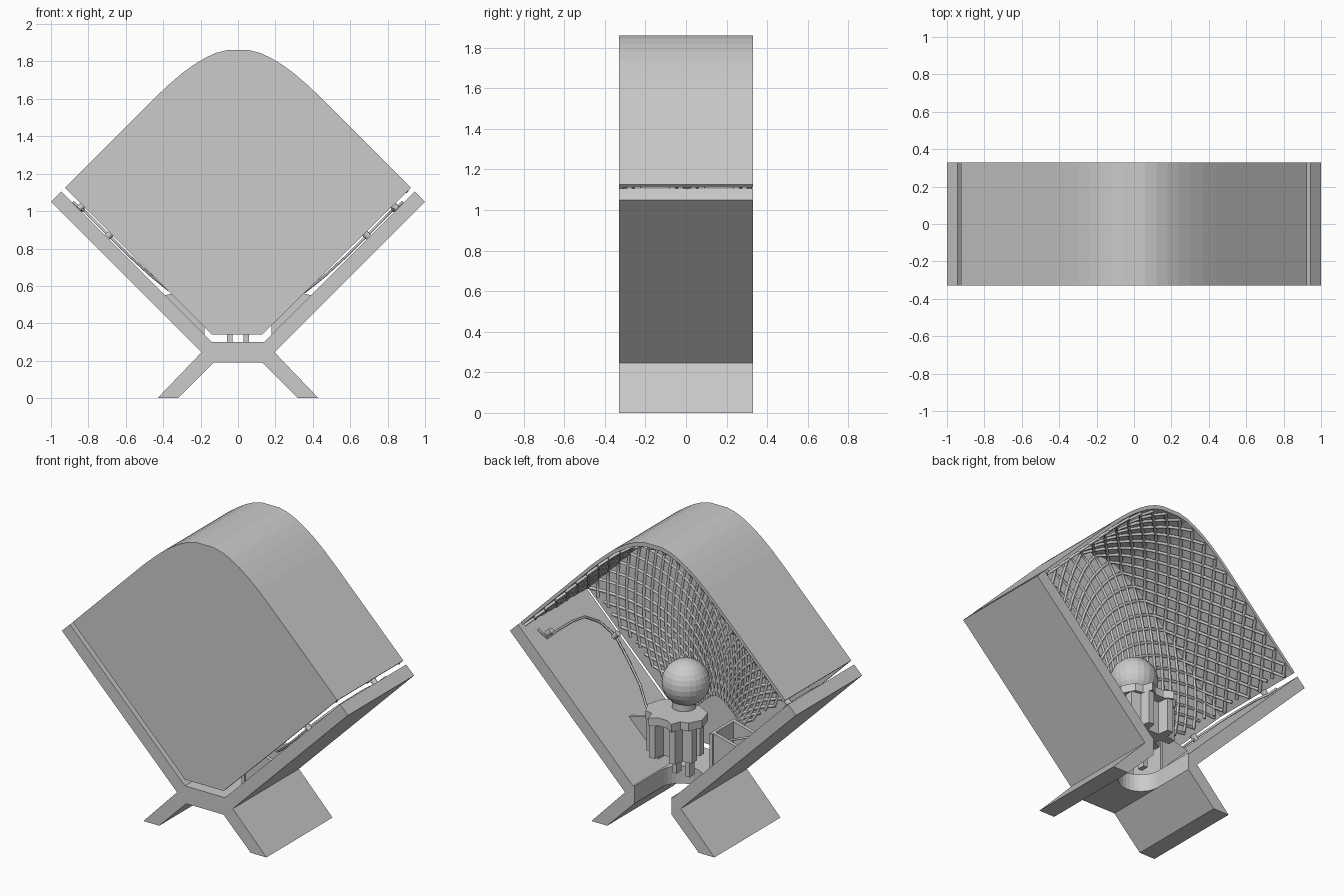
import bpy, bmesh, math
from mathutils import Vector

if "Cube" in bpy.data.objects:
    bpy.data.objects.remove(bpy.data.objects["Cube"])


def prism(name, pts, a, b, axis='y'):
    """Extrude a 2D outline from a to b along y (xz outline) or z (xy outline)."""
    bm = bmesh.new()
    put = (lambda p, t: (p[0], t, p[1])) if axis == 'y' else (lambda p, t: (p[0], p[1], t))
    low = [bm.verts.new(put(p, a)) for p in pts]
    top = [bm.verts.new(put(p, b)) for p in pts]
    bm.faces.new(low)
    bm.faces.new(top[::-1])
    n = len(pts)
    for i in range(n):
        j = (i + 1) % n
        bm.faces.new((low[i], low[j], top[j], top[i]))
    bmesh.ops.recalc_face_normals(bm, faces=bm.faces)
    me = bpy.data.meshes.new(name)
    bm.to_mesh(me)
    bm.free()
    ob = bpy.data.objects.new(name, me)
    bpy.context.collection.objects.link(ob)
    return ob


def flip(pts, s):
    return [(s * x, z) for x, z in pts]


def tubes(name, paths, radius, res=0):
    """Bevelled polylines turned into one mesh."""
    cu = bpy.data.curves.new(name, 'CURVE')
    cu.dimensions = '3D'
    cu.bevel_depth = radius
    cu.bevel_resolution = res
    cu.use_fill_caps = True
    for path in paths:
        sp = cu.splines.new('POLY')
        sp.points.add(len(path) - 1)
        for q, p in zip(sp.points, path):
            q.co = (*p, 1)
    ob = bpy.data.objects.new(name, cu)
    bpy.context.collection.objects.link(ob)
    bpy.ops.object.select_all(action='DESELECT')
    bpy.context.view_layer.objects.active = ob
    ob.select_set(True)
    bpy.ops.object.convert(target='MESH')
    return ob


# --- Stand: two leg-and-arm halves joined by a bridge with a rounded cable notch
half = [(.13, .19), (.32, 0), (.43, 0), (.195, .245), (1, 1.05),
        (.945, 1.105), (.14, .30), (.13, .30)]
for s, side in ((1, 'right'), (-1, 'left')):
    prism('stand_' + side, flip(half, s), -.33, .33)
notch = [(.13 * math.cos(a), .06 - .13 * math.sin(a))
         for a in [math.pi * i / 16 for i in range(17)]]
prism('stand_bridge', [(-.13, -.33), (.13, -.33)] + notch, .19, .30, 'z')

# --- Hood: rounded peak shell, open at back and bottom, with a front plate
right = [(.925, 1.125), (.44, 1.61), (.37, 1.676), (.30, 1.736), (.24, 1.78),
         (.18, 1.817), (.12, 1.845), (.06, 1.86)]
outer = right + flip(right[::-1], -1)
K = .985
inner = [(x * K, .2 + (z - .2) * K) for x, z in outer]
prism('hood_shell', outer + inner[::-1], -.33, .33)
prism('front_plate', outer + [(-.14, .34), (.13, .34)], -.33, -.31)

# --- Lattice ribs lining the shell and running onto the front plate
P = [Vector(p) for p in inner]
cum = [0]
for a, b in zip(P, P[1:]):
    cum.append(cum[-1] + (b - a).length)
L = cum[-1]


def on_profile(s):
    for i in range(len(P) - 1):
        if s <= cum[i + 1]:
            return P[i].lerp(P[i + 1], (s - cum[i]) / (cum[i + 1] - cum[i]))
    return P[-1]


def lining(s, d):
    p = on_profile(s)
    f = .993 if d < .63 else .993 - (d - .63) / 1.25
    return (p.x * f, .32 - min(d, .63), .37 + (p.y - .37) * f)


ribs = []
STEP, GAP, DMAX = .045, .105, 1.62
for sgn in (1, -1):
    for k in range(-17, int(L / GAP) + 18):
        path = []
        for i in range(int(DMAX / STEP) + 1):
            s = k * GAP + sgn * i * STEP
            if 0 <= s <= L:
                path.append(lining(s, i * STEP))
        if len(path) > 1:
            ribs.append(path)
tubes('lattice_lining', ribs, .010)

# --- Gussets between arms and central holder
for s, side in ((1, 'right'), (-1, 'left')):
    for i, y in enumerate((-.2, .0)):
        prism(f'gusset_{side}_{i}', flip([(.39, .55), (.2, .36), (.2, .60)], s), y - .012, y + .012)
    prism('gusset_wall_' + side, flip([(.2, .36), (.2, .60), (.18, .60), (.18, .34)], s), -.22, .02)

# --- Holder block: plate with channelled body, carrying the ball
CY = .11
plate = [(.07, -.15), (.16, -.10), (.19, 0), (.15, .08), (.10, .09), (.08, .15), (.03, .12)]
full = plate + flip(plate[::-1], -1)
prism('holder_top', [(x, y + CY) for x, y in full], .67, .72, 'z')
body = [(.06, -.13), (.14, -.09), (.14, -.05), (.09, -.03), (.09, .01), (.16, .01),
        (.16, .06), (.10, .07), (.09, .13), (.05, .13), (.04, .06)]
prism('holder_body', [(x, y + CY) for x, y in body + flip(body[::-1], -1)], .46, .67, 'z')

for s, side in ((1, 'right'), (-1, 'left')):
    prism('holder_post_' + side, [(s * .03, 0), (s * .06, 0), (s * .06, .05), (s * .03, .05)],
          .30, .47, 'z')

bpy.ops.mesh.primitive_cylinder_add(vertices=24, radius=.07, depth=.08, location=(0, .02, .75))
bpy.context.object.name = 'ball_neck'
bpy.ops.mesh.primitive_uv_sphere_add(segments=24, ring_count=14, radius=.14, location=(0, 0, .87))
bpy.context.object.name = 'ball'

# --- Cables and clips lying on the arms (height is x + .16 on the arm surface)
route = [(.88, .22, .01), (.83, .20, .01), (.83, .10, .02), (.83, -.05, .02), (.82, -.16, .02),
         (.77, -.24, .02), (.69, -.28, .02), (.58, -.25, .02), (.46, -.2, .03), (.36, -.12, .05), (.2, 0, .18)]
for s, side in ((1, 'right'), (-1, 'left')):
    tubes('cable_' + side, [[(s * x, y, x + .16 + h) for x, y, h in route]], .007, 1)
    for i, (x, y) in enumerate(((.845, .17), (.695, -.28))):
        bpy.ops.mesh.primitive_cylinder_add(vertices=12, radius=.018, depth=.04,
            location=(s * (x - .01), y, x + .18), rotation=(0, -s * math.pi / 4, 0))
        bpy.context.object.name = f'cable_clip_{side}_{i}'
